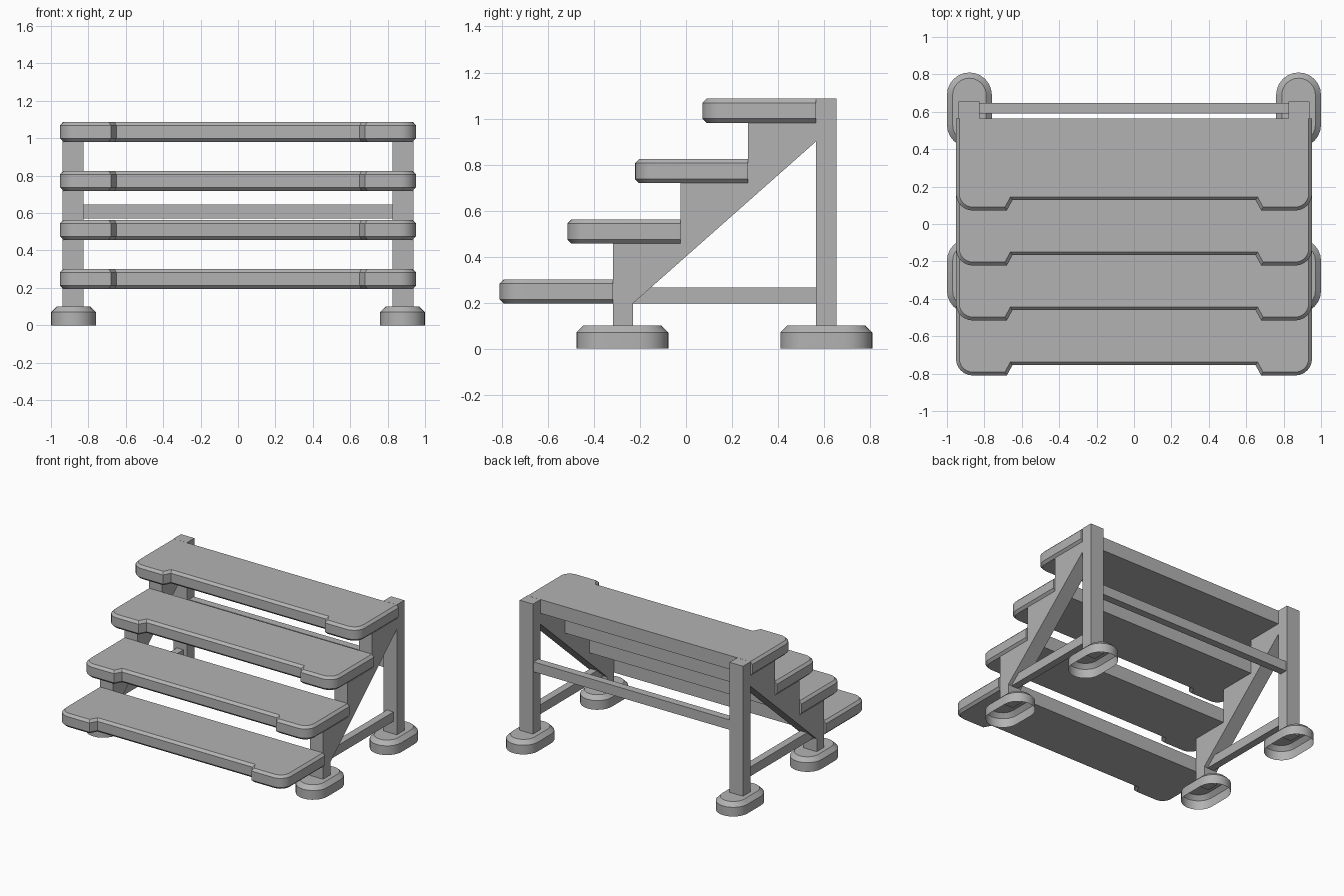
import bpy, bmesh
from math import sin, cos, pi, radians

cube = bpy.data.objects.get("Cube")
if cube:
    bpy.data.objects.remove(cube, do_unlink=True)

grey = bpy.data.materials.new("plain grey")
grey.use_nodes = True
colour = (0.45, 0.45, 0.45, 1)
grey.diffuse_color = colour
grey.node_tree.nodes["Principled BSDF"].inputs["Base Color"].default_value = colour


def prism(points, vector):
    """Closed prism swept from a polygon along a vector."""
    bm = bmesh.new()
    face = bm.faces.new([bm.verts.new(p) for p in points])
    swept = bmesh.ops.extrude_face_region(bm, geom=[face], use_keep_orig=True)
    moved = [v for v in swept["geom"] if isinstance(v, bmesh.types.BMVert)]
    bmesh.ops.translate(bm, verts=moved, vec=vector)
    bmesh.ops.recalc_face_normals(bm, faces=bm.faces)
    return bm


def finish(bm, name, smooth=False):
    mesh = bpy.data.meshes.new(name)
    bm.to_mesh(mesh)
    bm.free()
    mesh.materials.append(grey)
    obj = bpy.data.objects.new(name, mesh)
    bpy.context.collection.objects.link(obj)
    if smooth:
        bpy.ops.object.select_all(action="DESELECT")
        obj.select_set(True)
        bpy.context.view_layer.objects.active = obj
        bpy.ops.object.shade_smooth_by_angle(angle=radians(30))
    return obj


def box(name, x0, x1, y0, y1, z0, z1):
    base = [(x0, y0, z0), (x1, y0, z0), (x1, y1, z0), (x0, y1, z0)]
    return finish(prism(base, (0, 0, z1 - z0)), name)


def arc(cx, cy, r, start, end, steps):
    angles = [start + (end - start) * i / steps for i in range(steps + 1)]
    return [(cx + r * cos(a), cy + r * sin(a)) for a in angles]


def tread(name, front, back, z):
    # Right half of the outline, from the notch round to the back edge
    half = [(0.65, front + 0.055), (0.68, front)]
    half += arc(0.862, front + 0.09, 0.09, -pi / 2, 0, 6)
    half.append((0.952, back))
    outline = half + [(-x, y) for x, y in reversed(half)]
    bm = prism([(x, y, z) for x, y in outline], (0, 0, THICK))
    # Chamfer the horizontal edges, leaving the back square
    edges = [e for e in bm.edges
             if abs(e.verts[0].co.z - e.verts[1].co.z) < 0.001
             and any(v.co.y < back - 0.001 for v in e.verts)]
    bmesh.ops.bevel(bm, geom=edges, offset=0.018, segments=1,
                    affect="EDGES", clamp_overlap=True)
    finish(bm, name, smooth=True)


def foot(name, x, y):
    # Rounded shoe with a chamfered top and an open underside
    r, straight, height = 0.12, 0.08, 0.1
    outline = arc(x, y + straight, r, 0, pi, 12)
    outline += arc(x, y - straight, r, pi, 2 * pi, 12)
    bm = prism([(px, py, 0) for px, py in outline], (0, 0, height))
    top = [e for e in bm.edges if all(v.co.z > height - 0.001 for v in e.verts)]
    bmesh.ops.bevel(bm, geom=top, offset=0.03, segments=1, affect="EDGES")
    under = [f for f in bm.faces if all(v.co.z < 0.001 for v in f.verts)]
    bmesh.ops.delete(bm, geom=under, context="FACES")
    finish(bm, name, smooth=True)


THICK, RISE, RUN = 0.105, 0.262, 0.294
FRONT, BACK, LOW = -0.81, -0.318, 0.195
POST_FRONT, POST_BACK = 0.565, 0.655
INNER, OUTER = 0.825, 0.937

# Four treads
for i, label in enumerate(["bottom", "lower", "upper", "top"]):
    tread(label + "_tread", FRONT + RUN * i, BACK + RUN * i, LOW + RISE * i)

# Stepped stringer with its short front leg
profile = [(-0.23, 0.09), (-0.23, 0.197), (POST_FRONT, 0.9)]
for i in (3, 2, 1):
    z = LOW + RISE * i
    profile += [(BACK + RUN * i, z), (BACK + RUN * (i - 1), z)]
profile.append((BACK, 0.09))

for side, sign in (("left", 1), ("right", -1)):
    x0, x1 = sorted((sign * INNER, sign * OUTER))
    mid = (x0 + x1) / 2
    finish(prism([(x0, y, z) for y, z in profile], (x1 - x0, 0, 0)),
           side + "_stringer")
    box(side + "_back_post", x0, x1, POST_FRONT, POST_BACK, 0.09, 1.086)
    box(side + "_side_rail", mid - 0.028, mid + 0.028, -0.23, POST_FRONT, 0.195, 0.266)
    foot(side + "_front_foot", sign * 0.88, -0.277)
    foot(side + "_back_foot", sign * 0.88, 0.61)

# Rail joining the back posts
box("back_rail", -INNER, INNER, 0.59, 0.648, 0.57, 0.645)
